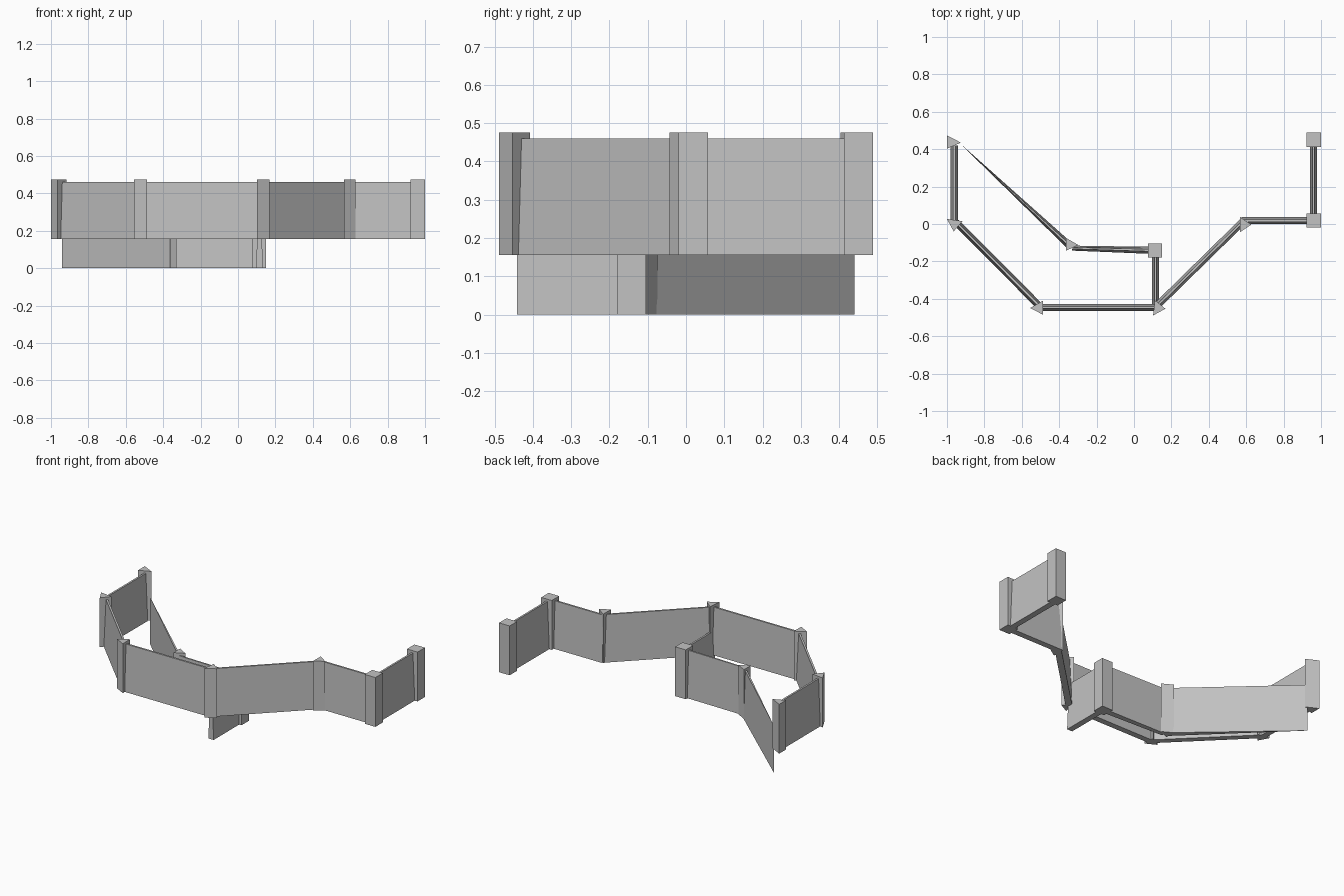
import bpy, bmesh
from mathutils import Vector

old = bpy.data.objects.get("Cube")
if old:
    bpy.data.objects.remove(old, do_unlink=True)

# Single plain grey
GREY = (0.54, 0.54, 0.54, 1)
grey = bpy.data.materials.new("stone_grey")
grey.use_nodes = True
grey.diffuse_color = GREY
grey.node_tree.nodes["Principled BSDF"].inputs["Base Color"].default_value = GREY

UPPER, LOWER = 0.155, 0.0       # ground level of each run
POST_H, WALL_H = 0.32, 0.305
BASE_HALF, TOP_HALF = 0.019, 0.006


def loft(name, bottom, top):
    """Closed solid between two matching outlines."""
    bm = bmesh.new()
    low = [bm.verts.new(p) for p in bottom]
    high = [bm.verts.new(p) for p in top]
    bm.faces.new(low)
    bm.faces.new(high)
    for i in range(len(low)):
        j = (i + 1) % len(low)
        bm.faces.new((low[i], low[j], high[j], high[i]))
    bmesh.ops.remove_doubles(bm, verts=bm.verts, dist=0.0001)
    bmesh.ops.recalc_face_normals(bm, faces=bm.faces)
    mesh = bpy.data.meshes.new(name)
    bm.to_mesh(mesh)
    bm.free()
    mesh.materials.append(grey)
    obj = bpy.data.objects.new(name, mesh)
    bpy.context.collection.objects.link(obj)
    return obj


def post(name, outline, z):
    loft(name, [(x, y, z) for x, y in outline],
         [(x, y, z + POST_H) for x, y in outline])


def square(x, y, half=0.038):
    return [(x - half, y - half), (x + half, y - half),
            (x + half, y + half), (x - half, y + half)]


def wall(name, start, end, z, end_scale=1.0):
    """Panel whose sides lean in towards the top."""
    a, b = Vector((*start, 0)), Vector((*end, 0))
    side = Vector((a.y - b.y, b.x - a.x, 0)).normalized()

    def ring(half, height):
        up = Vector((0, 0, height))
        far = side * half * end_scale
        return [a + side * half + up, a - side * half + up,
                b - far + up, b + far + up]

    loft(name, ring(BASE_HALF, z), ring(TOP_HALF, z + WALL_H))


# Posts of the raised run
post("post_right_back", square(0.961, 0.451), UPPER)
post("post_right_corner", square(0.961, 0.019), UPPER)
post("post_right_bend", [(0.567, 0.037), (0.567, -0.043), (0.628, -0.003)], UPPER)
post("post_front_right", [(0.102, -0.489), (0.168, -0.453), (0.112, -0.407)], UPPER)
post("post_front_left", [(-0.555, -0.449), (-0.487, -0.485), (-0.487, -0.41)], UPPER)
post("post_left_bend", [(-1.0, 0.027), (-0.964, -0.04), (-0.917, 0.015)], UPPER)
post("post_left_back", [(-1.0, 0.473), (-1.0, 0.403), (-0.925, 0.435)], UPPER)

# Posts of the sunken inner run
post("inner_post_corner", square(0.113, -0.142), LOWER)
post("inner_post_bend", [(-0.363, -0.075), (-0.363, -0.143), (-0.298, -0.112)], LOWER)

# Walls of the raised run
wall("wall_right", (0.96, 0.43), (0.96, 0.04), UPPER)
wall("wall_right_short", (0.94, 0.018), (0.575, 0.018), UPPER)
wall("wall_right_diagonal", (0.585, 0.016), (0.122, -0.438), UPPER)
wall("wall_front", (0.13, -0.446), (-0.505, -0.446), UPPER)
wall("wall_left_diagonal", (-0.502, -0.442), (-0.952, 0.01), UPPER)
wall("wall_left", (-0.961, 0.0), (-0.961, 0.42), UPPER)

# Walls of the sunken run, the last one thinning to an edge
wall("inner_wall_side", (0.115, -0.441), (0.115, -0.15), LOWER)
wall("inner_wall_front", (0.1, -0.141), (-0.33, -0.129), LOWER, 0.7)
wall("inner_wall_diagonal", (-0.345, -0.115), (-0.94, 0.44), LOWER, 0.0)
